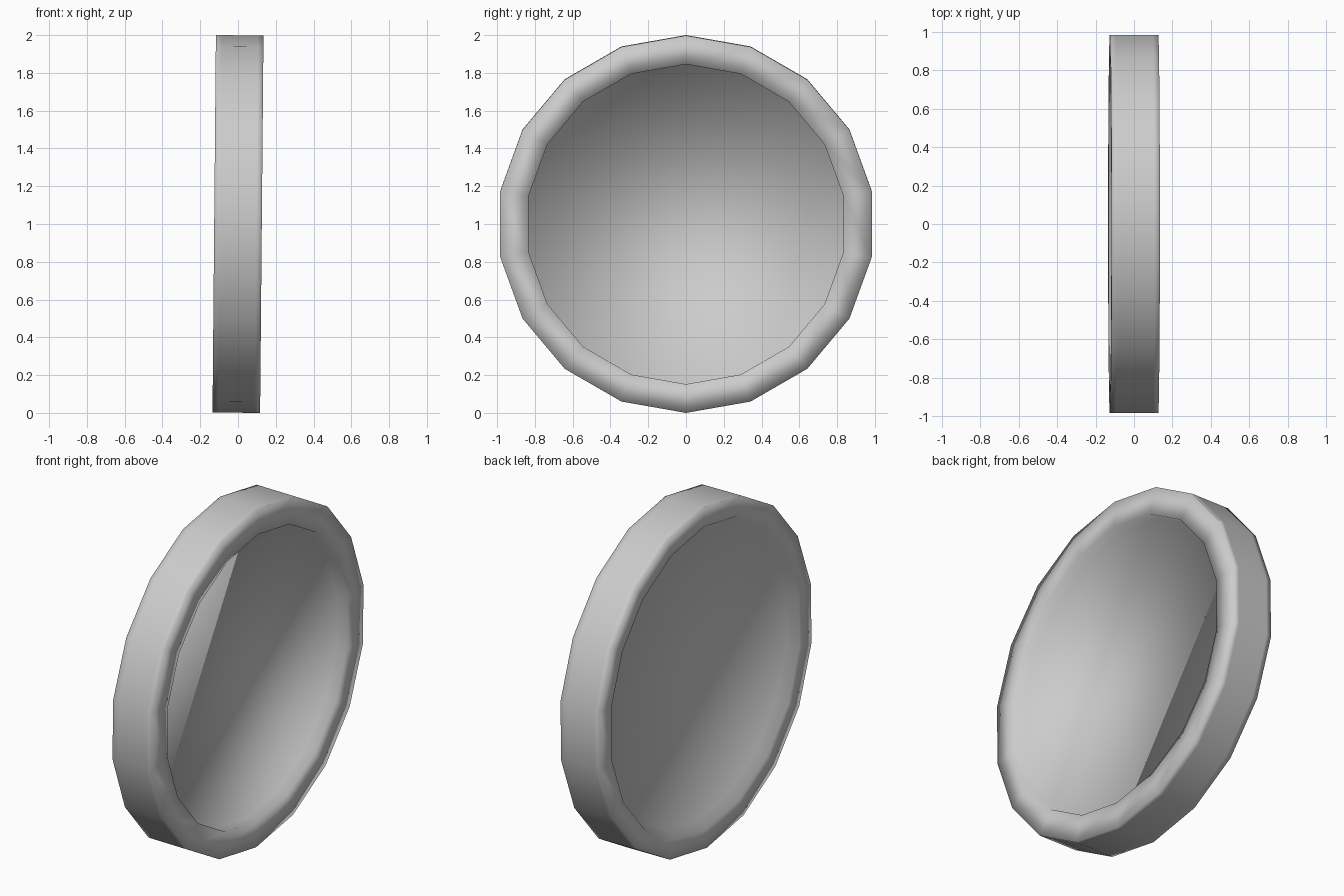
import bpy
import bmesh
from math import sin, cos, pi
from mathutils import Matrix

cube = bpy.data.objects.get("Cube")
if cube:
    bpy.data.objects.remove(cube, do_unlink=True)

SIDES = 18
OUTER, INNER, HALF = 0.999, 0.847, 0.126

grey = bpy.data.materials.new("light_grey")
grey.use_nodes = True
colour = (0.6, 0.6, 0.6, 1)
grey.diffuse_color = colour
grey.node_tree.nodes["Principled BSDF"].inputs["Base Color"].default_value = colour

# Cross-section (radius, x): straight front recess, rim with firm edges, sloped back recess
profile = [
    (INNER, 0.06),
    (INNER, HALF),
    (OUTER, HALF),
    (OUTER, HALF - 0.03),
    (OUTER, 0.03 - HALF),
    (OUTER, -HALF),
    (INNER + 0.038, -HALF),
    (INNER, -0.072),
]

bm = bmesh.new()
loops = []
for r, x in profile:
    loops.append([bm.verts.new((x, r * sin(2 * pi * i / SIDES), r * cos(2 * pi * i / SIDES)))
                  for i in range(SIDES)])

# Rim walls
for a, b in zip(loops, loops[1:]):
    for i in range(SIDES):
        j = (i + 1) % SIDES
        bm.faces.new((a[i], a[j], b[j], b[i]))

# Front and back panels
bm.faces.new(loops[0])
bm.faces.new(loops[-1])
bmesh.ops.recalc_face_normals(bm, faces=bm.faces)
for f in bm.faces:
    f.smooth = True

# Slight lean, standing on the ground
bm.transform(Matrix.Translation((0, 0, 1)) @ Matrix.Rotation(0.009, 4, "Y"))
mesh = bpy.data.meshes.new("round_dish")
bm.to_mesh(mesh)
bm.free()
mesh.materials.append(grey)
dish = bpy.data.objects.new("round_dish", mesh)
bpy.context.collection.objects.link(dish)
